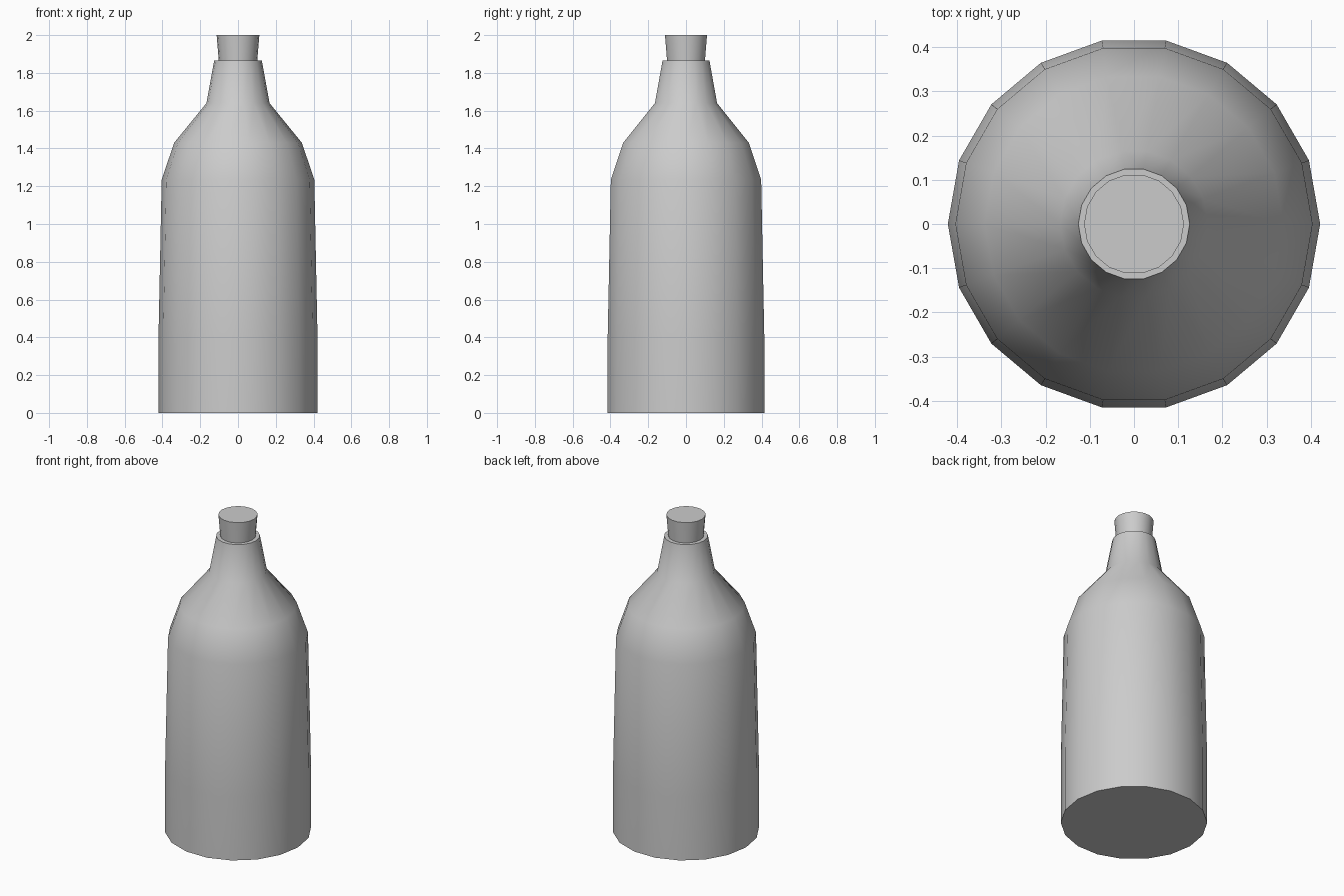
import bpy, bmesh
from math import cos, sin, tau, radians

if "Cube" in bpy.data.objects:
    bpy.data.objects.remove(bpy.data.objects["Cube"])

SIDES = 18


def lathe(name, profile, smooth_angle):
    """Revolve (radius, height) points around z and cap both ends."""
    bm = bmesh.new()
    rings = [[bm.verts.new((r * cos(tau * i / SIDES), r * sin(tau * i / SIDES), z))
              for i in range(SIDES)] for r, z in profile]
    for low, high in zip(rings, rings[1:]):
        for i in range(SIDES):
            j = (i + 1) % SIDES
            bm.faces.new((low[i], low[j], high[j], high[i]))
    bm.faces.new(rings[0][::-1])
    bm.faces.new(rings[-1])
    mesh = bpy.data.meshes.new(name)
    bm.to_mesh(mesh)
    bm.free()
    obj = bpy.data.objects.new(name, mesh)
    bpy.context.collection.objects.link(obj)
    bpy.ops.object.select_all(action='DESELECT')
    obj.select_set(True)
    bpy.context.view_layer.objects.active = obj
    bpy.ops.object.shade_smooth_by_angle(angle=radians(smooth_angle))
    return obj


# Bottle: straight base, slight taper, sloped shoulder and neck
lathe("bottle", [(0.421, 0), (0.421, 0.4), (0.404, 1.235), (0.338, 1.43),
                 (0.167, 1.64), (0.126, 1.866)], 40)

# Stopper: widens upward out of the neck
lathe("stopper", [(0.101, 1.855), (0.113, 2.0)], 40)
